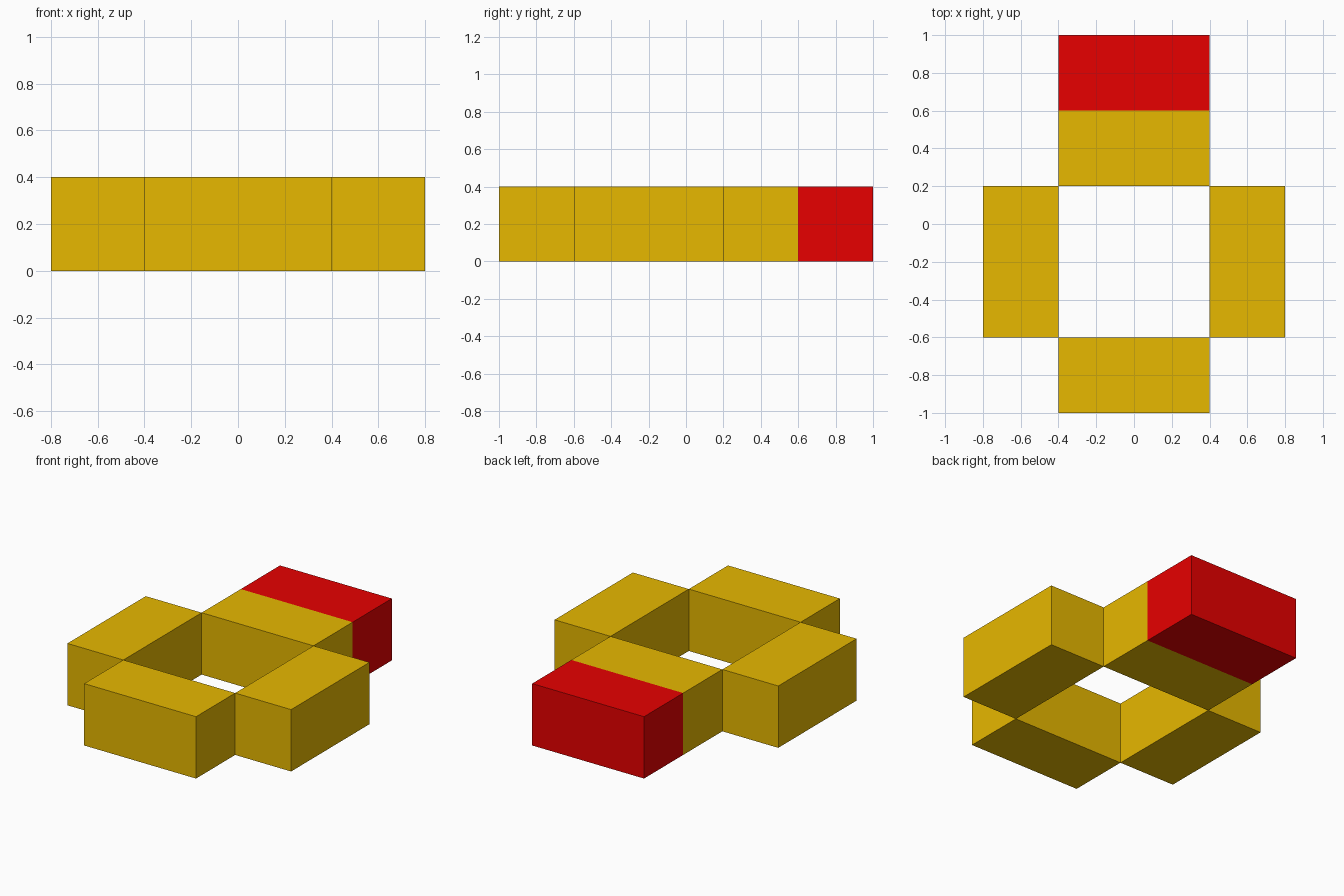
import bpy
import bmesh

if "Cube" in bpy.data.objects:
    bpy.data.objects.remove(bpy.data.objects["Cube"])


def material(name, rgb):
    m = bpy.data.materials.new(name)
    m.diffuse_color = (*rgb, 1.0)
    m.use_nodes = True
    m.node_tree.nodes["Principled BSDF"].inputs["Base Color"].default_value = m.diffuse_color
    return m


gold = material("gold", (0.8, 0.48, 0.0))
red = material("red", (0.8, 0.0, 0.0))
HEIGHT = 0.4


def block(name, x0, x1, y0, y1, red_from=None):
    """Box standing on the ground; faces beyond y = red_from are red."""
    bm = bmesh.new()
    bmesh.ops.create_cube(bm, size=1)
    for v in bm.verts:
        v.co = ((x0 + x1) / 2 + v.co.x * (x1 - x0),
                (y0 + y1) / 2 + v.co.y * (y1 - y0),
                (v.co.z + 0.5) * HEIGHT)
    if red_from is not None:
        bmesh.ops.bisect_plane(bm, geom=bm.verts[:] + bm.edges[:] + bm.faces[:],
                               plane_co=(0, red_from, 0), plane_no=(0, 1, 0))
        for f in bm.faces:
            f.material_index = int(f.calc_center_median().y > red_from)
    me = bpy.data.meshes.new(name)
    bm.to_mesh(me)
    bm.free()
    me.materials.append(gold)
    if red_from is not None:
        me.materials.append(red)
    bpy.context.collection.objects.link(bpy.data.objects.new(name, me))


# Four blocks around a square opening
block("front_block", -0.4, 0.4, -1.0, -0.6)
block("left_block", -0.8, -0.4, -0.6, 0.2)
block("right_block", 0.4, 0.8, -0.6, 0.2)
# Longer back block with a red rear half
block("back_block", -0.4, 0.4, 0.2, 1.0, red_from=0.6)
